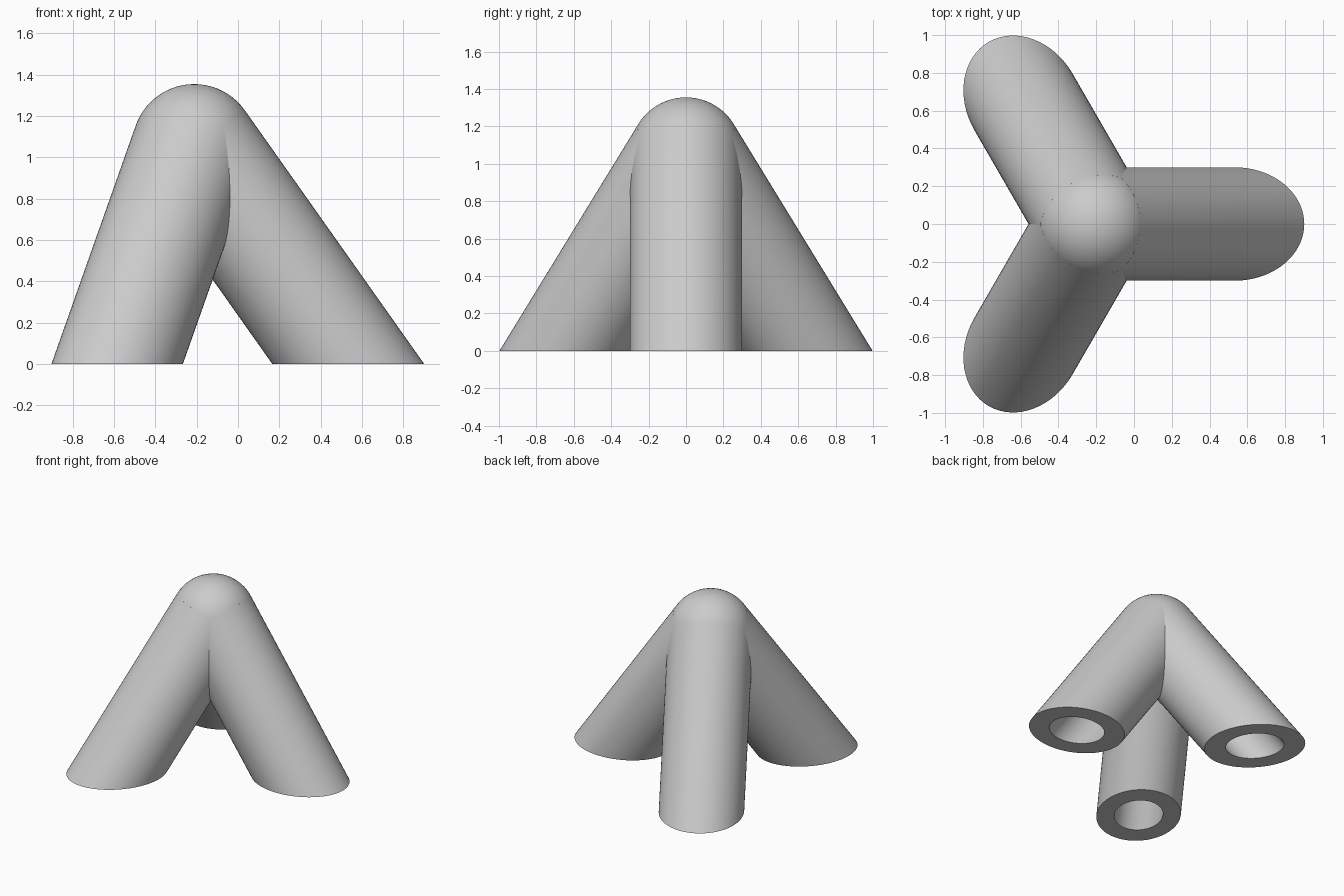
import bpy
import bmesh
import math
from mathutils import Vector

cube = bpy.data.objects.get("Cube")
if cube:
    bpy.data.objects.remove(cube, do_unlink=True)

RADIUS, BORE, SOCKET_START, SIDES = 0.3, 0.173, 0.46, 64
APEX = Vector((-0.212, 0, 1.055))
TILT = math.atan(math.sqrt(0.5))     # legs sit 60 degrees apart

grey = bpy.data.materials.new("grey")
grey.use_nodes = True
grey.diffuse_color = (0.6, 0.6, 0.6, 1)
grey.node_tree.nodes["Principled BSDF"].inputs["Base Color"].default_value = (0.6, 0.6, 0.6, 1)


def finish(obj, name):
    """Name, colour and smooth a part, keeping its rims crisp."""
    obj.name = name
    obj.data.materials.append(grey)
    bpy.ops.object.select_all(action='DESELECT')
    obj.select_set(True)
    bpy.context.view_layer.objects.active = obj
    bpy.ops.object.shade_smooth_by_angle(angle=math.radians(30))


def leg(name, turn):
    """Slanted tube with a flat foot and a blind socket."""
    outward = Vector((math.cos(turn), math.sin(turn), 0))
    axis = outward * math.sin(TILT) - Vector((0, 0, math.cos(TILT)))
    side = Vector((-math.sin(turn), math.cos(turn), 0))
    up = axis.cross(side)
    bm = bmesh.new()

    def ring(radius, distance=None):
        """Round section at a distance from the apex, or cut by the ground."""
        verts = []
        for i in range(SIDES):
            a = math.tau * i / SIDES
            p = APEX + radius * (side * math.cos(a) + up * math.sin(a))
            t = p.z / -axis.z if distance is None else distance
            verts.append(bm.verts.new(p + axis * t))
        return verts

    # Outer wall, foot rim and socket wall, closed at both ends
    rings = [ring(RADIUS, 0), ring(RADIUS), ring(BORE), ring(BORE, SOCKET_START)]
    for first, second in zip(rings, rings[1:]):
        for i in range(SIDES):
            j = (i + 1) % SIDES
            bm.faces.new((first[i], first[j], second[j], second[i]))
    bm.faces.new(rings[0])
    bm.faces.new(rings[-1])
    bmesh.ops.recalc_face_normals(bm, faces=bm.faces)
    mesh = bpy.data.meshes.new(name)
    bm.to_mesh(mesh)
    bm.free()
    obj = bpy.data.objects.new(name, mesh)
    bpy.context.collection.objects.link(obj)
    finish(obj, name)


# Rounded top joint
bpy.ops.mesh.primitive_uv_sphere_add(segments=SIDES, ring_count=32, radius=RADIUS, location=APEX)
finish(bpy.context.object, "top_joint")

# Three legs around the joint
for name, degrees in (("left_leg", 0), ("back_right_leg", 120), ("front_right_leg", 240)):
    leg(name, math.radians(degrees))
